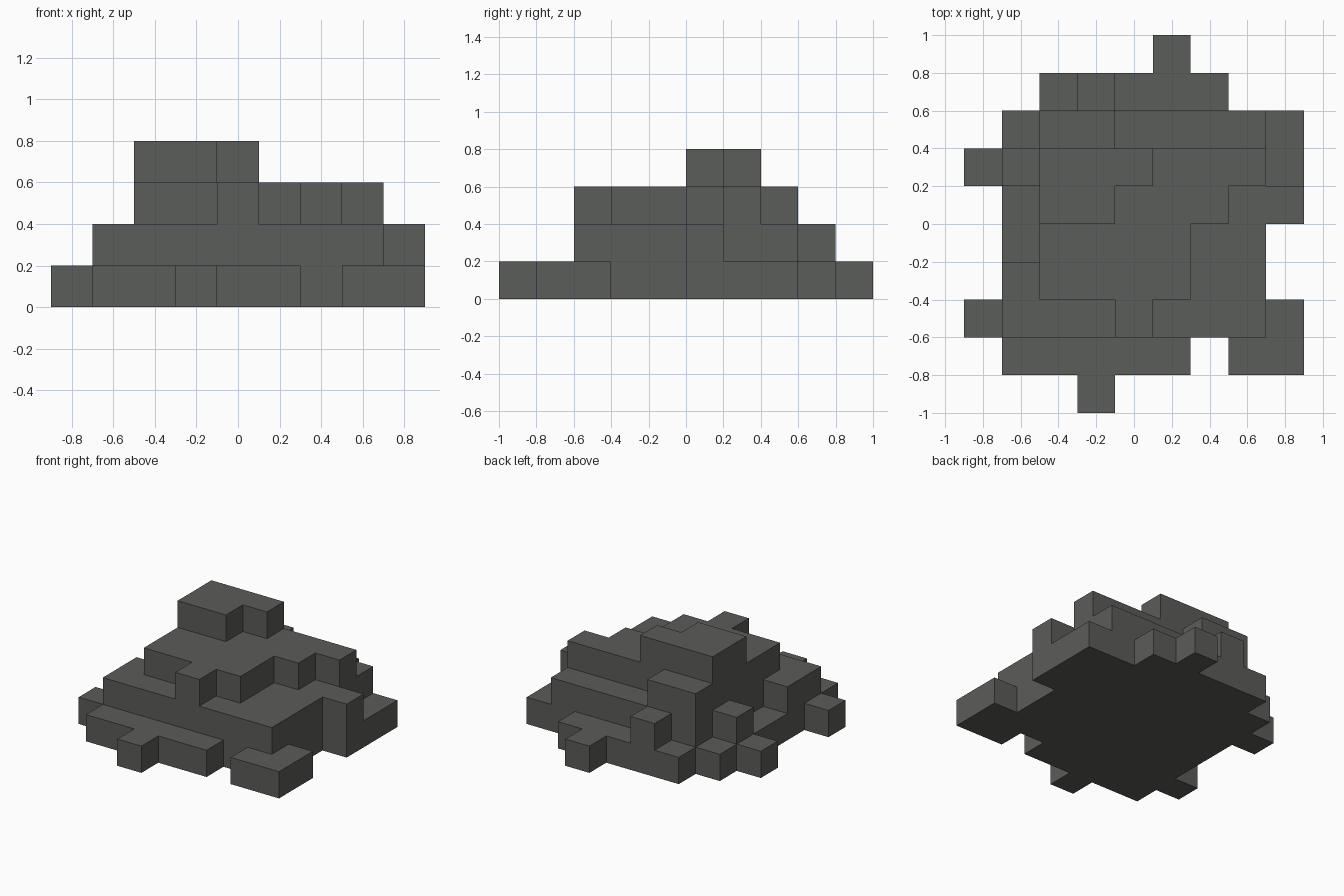
import bpy, bmesh
from mathutils import Vector

cube = bpy.data.objects.get("Cube")
if cube:
    bpy.data.objects.remove(cube, do_unlink=True)

STEP = 0.2
# Plan of the stepped mound: block count per cell, back row first, x to the right
PLAN = [
    "000001000",
    "001211100",
    "013322221",
    "124443331",
    "014433322",
    "013333220",
    "023333220",
    "122232221",
    "011111011",
    "000100000",
]
ROWS, COLS = len(PLAN), len(PLAN[0])


def height(i, j):
    """Blocks stacked at column i, row j (row 0 is the front)."""
    if 0 <= i < COLS and 0 <= j < ROWS:
        return int(PLAN[ROWS - 1 - j][i])
    return 0


bm = bmesh.new()


def quad(origin, u, v):
    """One block face; its normal is u x v."""
    o, u, v = Vector(origin), Vector(u), Vector(v)
    corners = (o, o + u, o + u + v, o + v)
    bm.faces.new([bm.verts.new(((c.x - COLS / 2) * STEP,
                                (c.y - ROWS / 2) * STEP,
                                c.z * STEP)) for c in corners])


X, Y, Z = (1, 0, 0), (0, 1, 0), (0, 0, 1)
# Wall directions: neighbour offset, wall start corner, direction along the wall
WALLS = [((0, -1), (0, 0), X), ((1, 0), (1, 0), Y),
         ((0, 1), (1, 1), (-1, 0, 0)), ((-1, 0), (0, 1), (0, -1, 0))]

for i in range(COLS):
    for j in range(ROWS):
        h = height(i, j)
        if not h:
            continue
        quad((i, j, h), X, Y)      # top
        quad((i, j, 0), Y, X)      # underside
        for (di, dj), (ci, cj), along in WALLS:
            for k in range(height(i + di, j + dj), h):
                quad((i + ci, j + cj, k), along, Z)

# Weld the blocks into one shell and merge flat areas into large faces
bmesh.ops.remove_doubles(bm, verts=bm.verts[:], dist=0.001)
bmesh.ops.dissolve_limit(bm, angle_limit=0.01, verts=bm.verts[:], edges=bm.edges[:])

mesh = bpy.data.meshes.new("stepped_mound")
bm.to_mesh(mesh)
bm.free()

# Dark stone colour
stone = bpy.data.materials.new("dark_grey_stone")
stone.use_nodes = True
colour = (0.105, 0.109, 0.100, 1.0)
stone.diffuse_color = colour
stone.node_tree.nodes["Principled BSDF"].inputs["Base Color"].default_value = colour
mesh.materials.append(stone)

mound = bpy.data.objects.new("stepped_mound", mesh)
bpy.context.collection.objects.link(mound)
